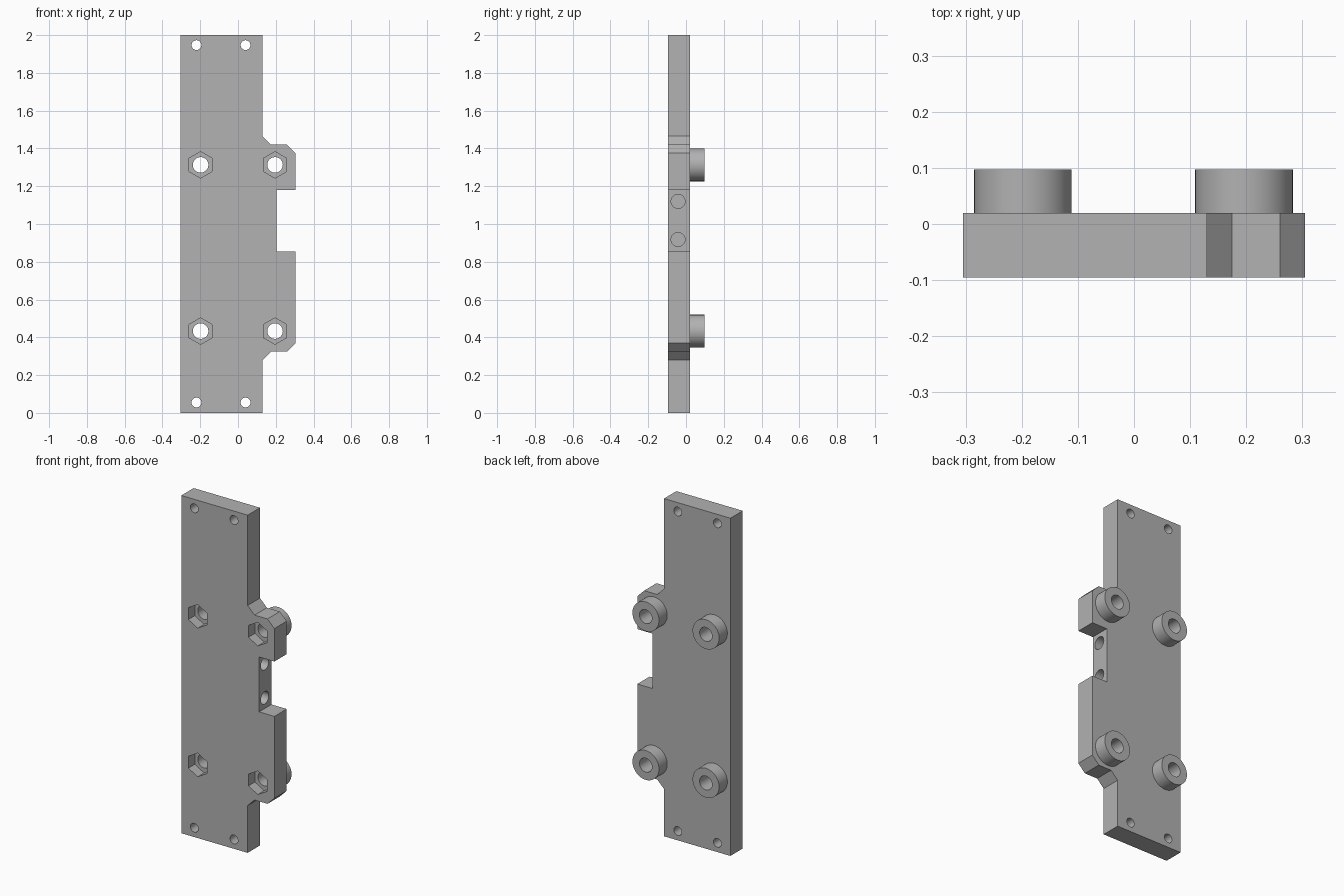
import bpy, bmesh, math
from mathutils import Matrix, Vector

cube = bpy.data.objects.get("Cube")
if cube:
    bpy.data.objects.remove(cube, do_unlink=True)

FRONT, BACK, BOSS_END = -0.095, 0.02, 0.097
POCKET_FLOOR = -0.035

grey = bpy.data.materials.new("plain grey")
grey.use_nodes = True
colour = (0.445, 0.445, 0.445, 1)
grey.diffuse_color = colour
grey.node_tree.nodes["Principled BSDF"].inputs["Base Color"].default_value = colour


def add_object(name, bm):
    bmesh.ops.recalc_face_normals(bm, faces=bm.faces)
    mesh = bpy.data.meshes.new(name)
    bm.to_mesh(mesh)
    bm.free()
    mesh.materials.append(grey)
    obj = bpy.data.objects.new(name, mesh)
    bpy.context.collection.objects.link(obj)
    return obj


def prism(name, outline, y0, y1):
    """Extrude an x-z outline from y0 to y1."""
    bm = bmesh.new()
    face = bm.faces.new([bm.verts.new((x, y0, z)) for x, z in outline])
    new = bmesh.ops.extrude_face_region(bm, geom=[face])["geom"]
    bmesh.ops.translate(bm, vec=(0, y1 - y0, 0),
                        verts=[v for v in new if isinstance(v, bmesh.types.BMVert)])
    return add_object(name, bm)


def rod(name, start, end, radius, sides=48):
    """Cylinder between two points."""
    a, b = Vector(start), Vector(end)
    turn = (b - a).to_track_quat('Z', 'Y').to_matrix().to_4x4()
    bm = bmesh.new()
    bmesh.ops.create_cone(bm, cap_ends=True, segments=sides, radius1=radius,
                          radius2=radius, depth=(b - a).length,
                          matrix=Matrix.Translation((a + b) / 2) @ turn)
    return add_object(name, bm)


def combine(target, tool, operation):
    mod = target.modifiers.new(operation.lower(), 'BOOLEAN')
    mod.operation, mod.solver, mod.object = operation, 'EXACT', tool
    bpy.context.view_layer.objects.active = target
    bpy.ops.object.modifier_apply(modifier=mod.name)
    bpy.data.objects.remove(tool, do_unlink=True)


# Long plate with a chamfered, notched lug on its left side
outline = [(-0.305, 0), (0.13, 0), (0.13, 0.28), (0.175, 0.325), (0.26, 0.325),
           (0.305, 0.37), (0.305, 0.855), (0.205, 0.855), (0.205, 1.18),
           (0.305, 1.18), (0.305, 1.375), (0.26, 1.42), (0.175, 1.42),
           (0.13, 1.465), (0.13, 2), (-0.305, 2)]
plate = prism("mounting_plate", outline, FRONT, BACK)

# Round standoffs on the back, bored through, with hexagonal nut pockets in front
for x in (-0.198, 0.196):
    for z in (0.433, 1.313):
        combine(plate, rod("standoff", (x, BACK - 0.03, z), (x, BOSS_END, z), 0.087), 'UNION')
        combine(plate, rod("bore", (x, -0.3, z), (x, 0.3, z), 0.041), 'DIFFERENCE')
        hexagon = [(x + 0.07 * math.sin(k * math.pi / 3), z + 0.07 * math.cos(k * math.pi / 3))
                   for k in range(6)]
        combine(plate, prism("nut_pocket", hexagon, -0.3, POCKET_FLOOR), 'DIFFERENCE')

# Small corner screw holes
for x in (-0.22, 0.04):
    for z in (0.055, 1.947):
        combine(plate, rod("screw_hole", (x, -0.3, z), (x, 0.3, z), 0.026, 32), 'DIFFERENCE')

# Blind holes in the floor of the side notch
for z in (0.918, 1.12):
    combine(plate, rod("side_hole", (0.0, -0.042, z), (0.4, -0.042, z), 0.037, 32), 'DIFFERENCE')

# Smooth round walls, keep hard edges
bpy.ops.object.select_all(action='DESELECT')
plate.select_set(True)
bpy.context.view_layer.objects.active = plate
bpy.ops.object.shade_smooth_by_angle(angle=math.radians(30))
